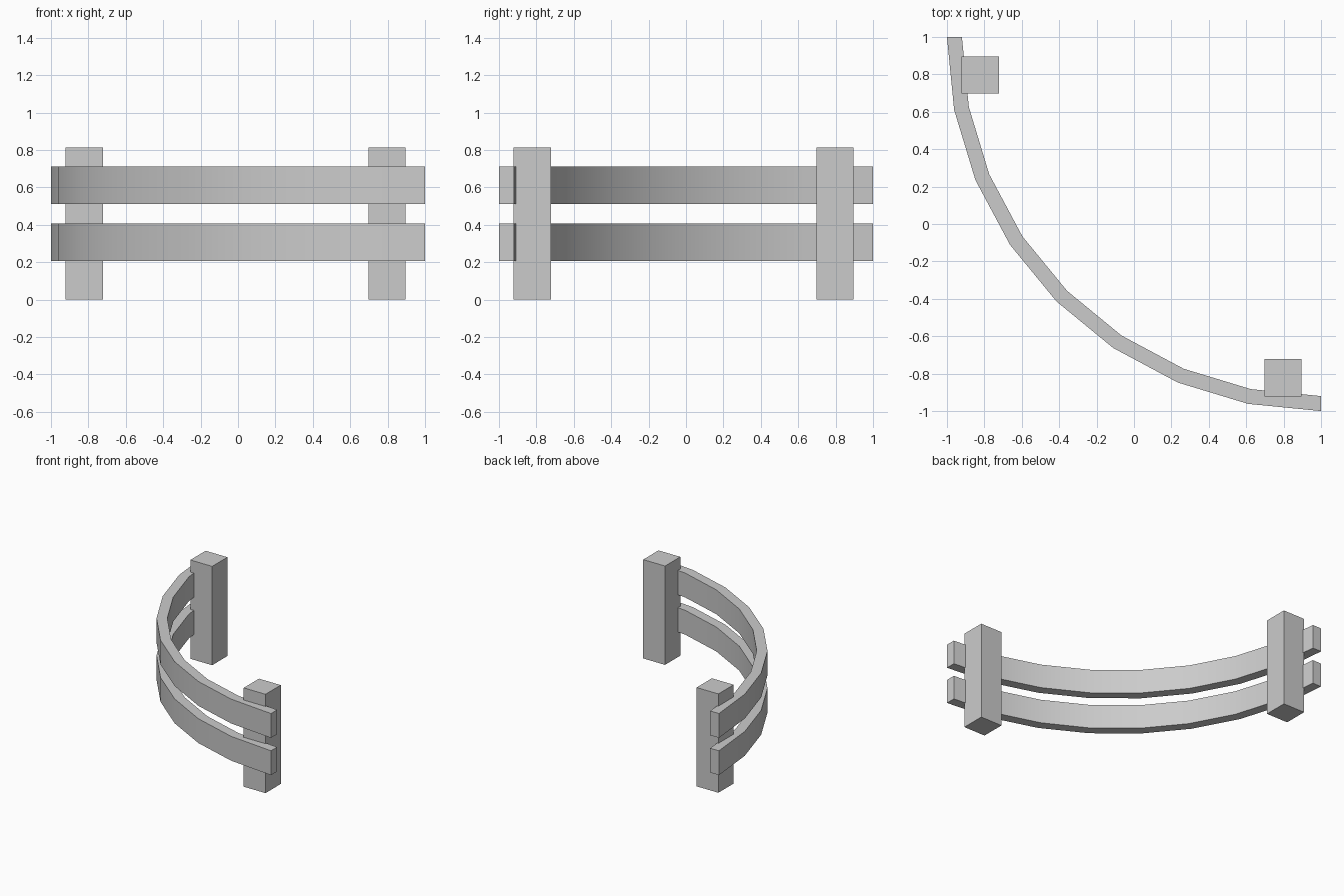
import bpy, bmesh
from math import sin, cos, pi

if "Cube" in bpy.data.objects:
    bpy.data.objects.remove(bpy.data.objects["Cube"])

SEGMENTS = 8
CENTRE = (1.0, 1.0)
OUTER, INNER = 2.0, 1.92


def add_object(name, bm):
    bmesh.ops.recalc_face_normals(bm, faces=bm.faces)
    mesh = bpy.data.meshes.new(name)
    bm.to_mesh(mesh)
    bm.free()
    obj = bpy.data.objects.new(name, mesh)
    bpy.context.collection.objects.link(obj)
    return obj


def curved_rail(name, z0, z1):
    # rectangular section swept along a quarter circle
    bm = bmesh.new()
    rings = []
    for i in range(SEGMENTS + 1):
        a = pi + i * pi / 2 / SEGMENTS
        section = ((OUTER, z0), (INNER, z0), (INNER, z1), (OUTER, z1))
        rings.append([bm.verts.new((CENTRE[0] + r * cos(a), CENTRE[1] + r * sin(a), z))
                      for r, z in section])
    for a, b in zip(rings, rings[1:]):
        for k in range(4):
            n = (k + 1) % 4
            bm.faces.new((a[k], a[n], b[n], b[k]))
    bm.faces.new(rings[0])
    bm.faces.new(rings[-1])
    obj = add_object(name, bm)
    bpy.ops.object.select_all(action='DESELECT')
    obj.select_set(True)
    bpy.context.view_layer.objects.active = obj
    bpy.ops.object.shade_smooth_by_angle(angle=pi / 6)


def post(name, x, y, width=0.198, height=0.812):
    bm = bmesh.new()
    bmesh.ops.create_cube(bm, size=1.0)
    bmesh.ops.scale(bm, vec=(width, width, height), verts=bm.verts)
    bmesh.ops.translate(bm, vec=(x, y, height / 2), verts=bm.verts)
    add_object(name, bm)


# two curved rails
curved_rail("lower_rail", 0.206, 0.406)
curved_rail("upper_rail", 0.512, 0.712)

# posts on the inside of the curve
post("left_post", -0.822, 0.796)
post("right_post", 0.796, -0.822)
